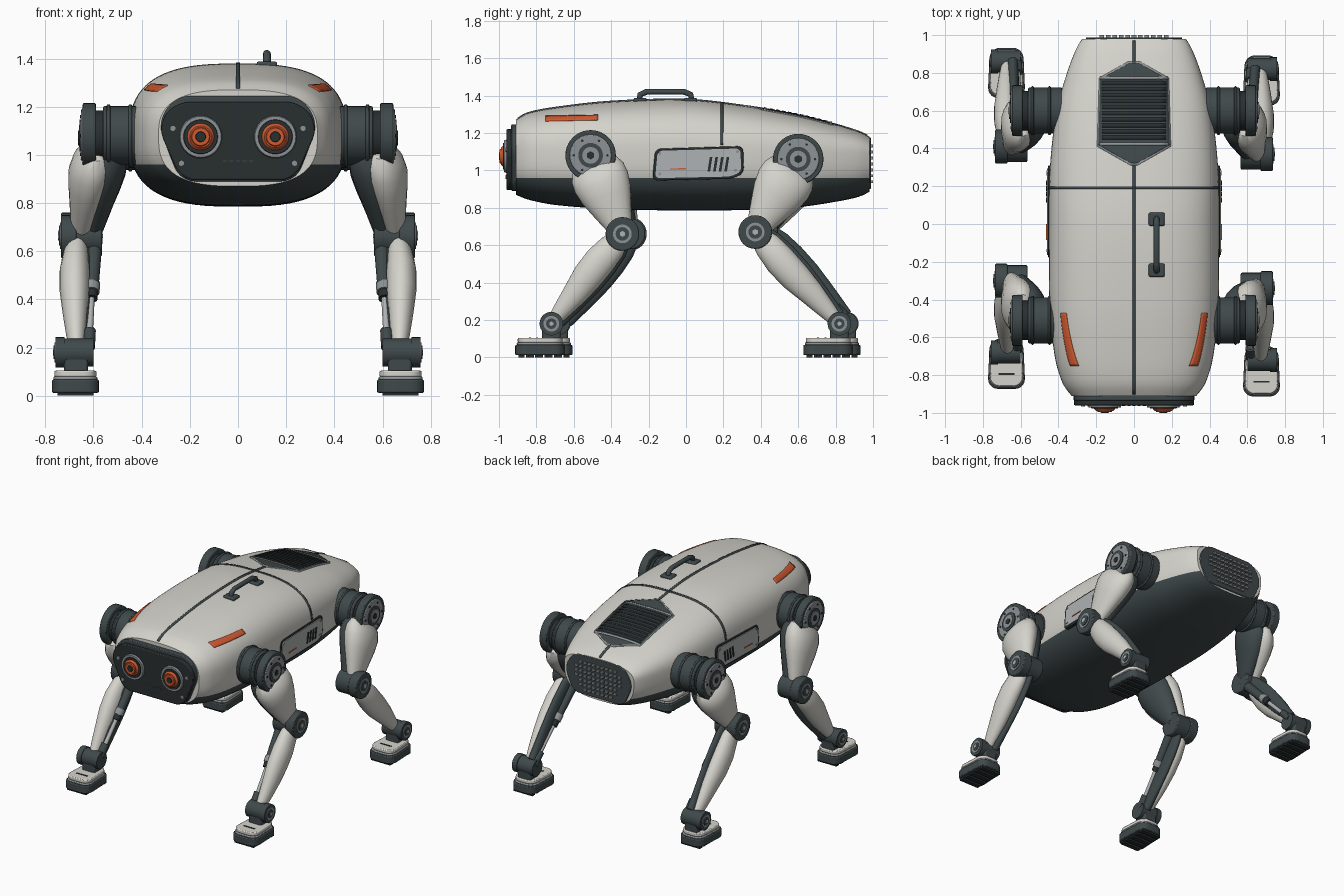
import bpy, bmesh, math
from mathutils import Matrix, Vector

cube = bpy.data.objects.get("Cube")
if cube:
    bpy.data.objects.remove(cube)


def material(name, r, g, b):
    m = bpy.data.materials.new(name)
    m.use_nodes = True
    m.diffuse_color = (r, g, b, 1)
    m.node_tree.nodes["Principled BSDF"].inputs["Base Color"].default_value = (r, g, b, 1)
    return m


WHITE = material("shell_white", .66, .65, .60)
DARK = material("graphite", .05, .066, .07)
BLACK = material("near_black", .022, .028, .03)
GREY = material("steel_grey", .27, .29, .30)
PALE = material("pale_grey", .43, .45, .45)
ORANGE = material("signal_orange", .62, .10, .03)


# ---------- helpers ----------
def finish(bm, name, *mats, bevel=0, solid=0):
    bmesh.ops.recalc_face_normals(bm, faces=bm.faces[:])
    me = bpy.data.meshes.new(name)
    bm.to_mesh(me)
    bm.free()
    for m in mats:
        me.materials.append(m)
    me.shade_smooth()
    me.set_sharp_from_angle(angle=math.radians(35))
    ob = bpy.data.objects.new(name, me)
    bpy.context.collection.objects.link(ob)
    if solid:
        mod = ob.modifiers.new("thickness", "SOLIDIFY")
        mod.thickness, mod.offset = solid, 0
    if bevel:
        mod = ob.modifiers.new("soft_edges", "BEVEL")
        mod.width, mod.segments = bevel, 2
    return ob


def cyl(name, a, b, r, mat, r2=None, seg=32, bevel=0):
    a, b = Vector(a), Vector(b)
    bm = bmesh.new()
    mtx = Matrix.Translation((a + b) / 2) @ (b - a).to_track_quat("Z", "Y").to_matrix().to_4x4()
    bmesh.ops.create_cone(bm, cap_ends=True, segments=seg, radius1=r, radius2=r if r2 is None else r2,
                          depth=(b - a).length, matrix=mtx)
    return finish(bm, name, mat, bevel=bevel)


def boxes(name, items, mat, bevel=0):
    bm = bmesh.new()
    for c, s in items:
        bmesh.ops.create_cube(bm, size=1, matrix=Matrix.Translation(c) @ Matrix.Diagonal((*s, 1)))
    return finish(bm, name, mat, bevel=bevel)


def frame(x, y, z, o):
    return Matrix((x, y, z)).transposed().to_4x4() if o is None else \
        Matrix.Translation(o) @ Matrix((x, y, z)).transposed().to_4x4()


def plate(name, pts, depth, mtx, mat, rnd=.04, bevel=0):
    """Rounded polygon extruded along its local normal."""
    bm = bmesh.new()
    bm.faces.new([bm.verts.new((x, y, 0)) for x, y in pts])
    if rnd:
        bmesh.ops.bevel(bm, geom=bm.verts[:], offset=rnd, segments=5, profile=.5,
                        affect="VERTICES", clamp_overlap=True)
    top = bmesh.ops.extrude_face_region(bm, geom=bm.faces[:])["geom"]
    bmesh.ops.translate(bm, vec=(0, 0, depth), verts=[g for g in top if isinstance(g, bmesh.types.BMVert)])
    bm.transform(mtx)
    return finish(bm, name, mat, bevel=bevel)


def skin(name, rings, mats, rule=None):
    bm = bmesh.new()
    rows = [[bm.verts.new(p) for p in ring] for ring in rings]
    n = len(rows[0])
    for a, b in zip(rows, rows[1:]):
        for i in range(n):
            f = bm.faces.new((a[i], a[(i + 1) % n], b[(i + 1) % n], b[i]))
            f.material_index = rule(i) if rule else 0
    bm.faces.new(rows[0])
    bm.faces.new(rows[-1])
    return finish(bm, name, *mats)


def patch(name, fn, nu, nv, mat, solid=.009):
    bm = bmesh.new()
    g = [[bm.verts.new(fn(u / nu, v / nv)) for u in range(nu + 1)] for v in range(nv + 1)]
    for v in range(nv):
        for u in range(nu):
            bm.faces.new((g[v][u], g[v][u + 1], g[v + 1][u + 1], g[v + 1][u]))
    return finish(bm, name, mat, solid=solid)


# ---------- body: superellipse sections along y ----------
# y, half width, top, bottom
STATIONS = [(-.91, .33, 1.27, .87), (-.85, .375, 1.305, .845), (-.7, .42, 1.335, .815), (-.4, .448, 1.368, .793),
            (0, .45, 1.378, .785), (.3, .445, 1.347, .788), (.6, .41, 1.295, .803), (.8, .355, 1.245, .832),
            (.93, .305, 1.205, .86), (.98, .275, 1.18, .885)]
MID, SPLIT, N = 1.08, .96, 2.8


def section(y):
    k = max(i for i in range(len(STATIONS) - 1) if STATIONS[i][0] <= y or i == 0)
    p = [STATIONS[min(max(k + j, 0), len(STATIONS) - 1)] for j in (-1, 0, 1, 2)]
    t = (y - p[1][0]) / (p[2][0] - p[1][0])
    out = []
    for c in (1, 2, 3):
        m = [(p[j + 1][c] - p[j - 1][c]) / (p[j + 1][0] - p[j - 1][0]) * (p[2][0] - p[1][0]) for j in (1, 2)]
        out.append((2*t**3 - 3*t*t + 1) * p[1][c] + (t**3 - 2*t*t + t) * m[0]
                   + (3*t*t - 2*t**3) * p[2][c] + (t**3 - t*t) * m[1])
    return out


def surf(y, th):
    w, top, bot = section(y)
    c, s = math.cos(th), math.sin(th)
    h = top - MID if s >= 0 else MID - bot
    return Vector((math.copysign(abs(c) ** (2 / N), c) * w, y, MID + math.copysign(abs(s) ** (2 / N), s) * h))


def on_top(x, y):
    return surf(y, math.acos(math.copysign(min(1, abs(x) / section(y)[0]) ** (N / 2), x)))


def on_side(y, z, s):
    p = surf(y, math.asin(((z - MID) / (section(y)[1] - MID)) ** (N / 2)))
    return Vector((p.x * s, p.y, p.z))


def body_ring(y):
    cut = math.asin(((MID - SPLIT) / (MID - section(y)[2])) ** (N / 2))
    ths = [-cut + (math.pi + 2 * cut) * i / 48 for i in range(48)]
    ths += [math.pi + cut + (math.pi - 2 * cut) * i / 28 for i in range(28)]
    return [surf(y, t) for t in ths]


skin("body_shell", [body_ring(-.91 + 1.89 * i / 64) for i in range(65)], (WHITE, DARK), lambda i: int(i >= 48))
patch("centre_seam", lambda u, v: on_top((u - .5) * .016, -.9 + 1.87 * v), 2, 64, DARK)
patch("cross_seam", lambda u, v: surf(.185 + .014 * v, .1 + (math.pi - .2) * u), 64, 1, DARK)

# rear cooling vent
def vent_half(y):
    return max(.01, min(.195 * (y - .30) / .11, .195 - .03 * (y - .41), .03 + .15 * (.86 - y) / .085))


patch("vent_frame", lambda u, v: on_top((2 * u - 1) * vent_half(.31 + .55 * v), .31 + .55 * v), 16, 44, GREY)
patch("vent_bed", lambda u, v: on_top((2 * u - 1) * (vent_half(.31 + .55 * v) - .006), .32 + .53 * v),
      16, 44, DARK, .0098)
for i in range(10):
    patch("vent_slat", lambda u, v: on_top((u - .5) * .34, .447 + .032 * i + .02 * v), 10, 1, BLACK, .016)
for y in (.415, .765):
    patch("vent_bar", lambda u, v: on_top((u - .5) * .36, y + .014 * v), 10, 1, GREY, .018)

# ---------- face ----------
def front(y):
    return frame((1, 0, 0), (0, 0, 1), (0, -1, 0), (0, y, 0))


def hexagon(wt, wm, wb, zt, zm, zb):
    return [(wb, zb), (wm, zm), (wt, zt), (-wt, zt), (-wm, zm), (-wb, zb)]


plate("face_trim", hexagon(.26, .335, .24, 1.245, 1.13, .89), .04, front(-.895), DARK, .06, .006)
plate("face_plate", hexagon(.26, .335, .235, 1.22, 1.12, .895), .03, front(-.93), BLACK, .06, .006)
for s in (-1, 1):
    for part, r, y0, y1, r2, m in (("eye_bezel", .092, -.95, -.972, .085, GREY), ("eye_ring", .075, -.96, -.978, .07, BLACK),
                                   ("eye_lens", .063, -.97, -.99, .045, ORANGE), ("eye_iris", .043, -.985, -.996, .036, ORANGE),
                                   ("eye_pupil", .024, -.99, -1.0, .02, BLACK)):
        cyl(part, (s * .155, y0, 1.075), (s * .155, y1, 1.075), r, m, r2)
    for x, z in ((.27, 1.11), (.235, .965)):
        cyl("face_screw", (s * x, -.95, z), (s * x, -.966, z), .011, GREY, seg=12)
boxes("face_marks", [((x * .027, -.96, .975), (.017, .006, .005)) for x in range(-2, 3)], DARK)

# ---------- tail grille ----------
rear = frame((-1, 0, 0), (0, 0, 1), (0, 1, 0), (0, .97, 0))
plate("tail_plate", hexagon(.2, .268, .2, 1.175, 1.06, .9), .018, rear, DARK, .05, .004)
boxes("tail_grille", [((x * .034, .99, 1.13 - .032 * r), (.024, .02, .014))
                      for r in range(7) for x in range(-5, 6) if abs(x) < 6 - abs(r - 2) * .6], GREY)

# ---------- carry handle ----------
cu = bpy.data.curves.new("carry_handle", "CURVE")
cu.dimensions, cu.bevel_depth, cu.bevel_resolution = "3D", .016, 4
sp = cu.splines.new("POLY")
path = [(-.25, 1.37), (-.245, 1.405), (-.21, 1.42), (-.01, 1.42), (.025, 1.405), (.03, 1.37)]
sp.points.add(len(path) - 1)
for p, (y, z) in zip(sp.points, path):
    p.co = (.12, y, z, 1)
cu.materials.append(DARK)
bpy.context.collection.objects.link(bpy.data.objects.new("carry_handle", cu))
boxes("handle_feet", [((.12, y, 1.375), (.085, .07, .025)) for y in (-.245, .025)], DARK, .008)

# ---------- side panels and stripes ----------
for s in (-1, 1):
    side = Matrix.Diagonal((s, 1, 1, 1)) @ frame((0, 1, 0), (0, 0, 1), (1, 0, 0), (.415, 0, 0))
    outline = [(-.18, .945), (.25, .955), (.31, .985), (.305, 1.13), (-.165, 1.115)]
    plate("panel_frame", outline, .04, side, BLACK, .03, .004)
    plate("panel_cover", [(.065 + (y - .065) * .94, 1.038 + (z - 1.038) * .86) for y, z in outline],
          .046, side, PALE, .025)
    for i in range(4):
        y = .115 + .03 * i
        plate("panel_slot", [(y, .995), (y + .014, .995), (y + .026, 1.07), (y + .012, 1.07)], .05, side, BLACK, 0)
    plate("panel_mark", [(-.085, 1.003), (.0, 1.005), (.0, 1.012), (-.085, 1.01)], .05, side, ORANGE, 0)
    for y, z in ((-.14, .98), (-.14, 1.09), (.275, 1.1), (.265, 1.0)):
        cyl("panel_screw", (s * .45, y, z), (s * .464, y, z), .008, GREY, seg=10)
    patch("shoulder_stripe", lambda u, v: on_side(-.75 + .28 * u, 1.262 + .006 * u + .026 * v, s), 20, 3, ORANGE)


# ---------- legs ----------
def limb(name, p0, p1, stations, mat, side):
    """Elliptical loft: t, sideways shift, sideways radius, fore-aft shift, fore-aft radius."""
    p0, p1 = Vector(p0), Vector(p1)
    d = (p1 - p0).normalized()
    q = d.cross(Vector((1, 0, 0))).normalized()
    q = q if q.y > 0 else -q
    rings = []
    for t, dx, rx, dq, rq in stations:
        c = p0.lerp(p1, t) + q * dq
        ring = [c + q * rq * math.sin(a * math.tau / 24) + Vector((dx + rx * math.cos(a * math.tau / 24), 0, 0))
                for a in range(24)]
        rings.append([(v.x * side, v.y, v.z) for v in ring])
    return skin(name, rings, (mat,))


THIGH = [(.08, 0, .025, 0, .08), (.12, 0, .055, 0, .125), (.22, 0, .088, 0, .148), (.34, 0, .098, 0, .152),
         (.5, 0, .086, 0, .138), (.66, 0, .07, 0, .112), (.82, 0, .055, 0, .085), (.95, 0, .042, 0, .062)]
SHIN = [(.06, .01, .035, 0, .055), (.14, .015, .052, 0, .073), (.3, .018, .062, -.005, .084), (.48, .015, .062, -.005, .082),
        (.66, .01, .052, 0, .068), (.82, .005, .042, 0, .052), (.95, 0, .032, 0, .038)]


def joint(name, s, c, discs):
    for i, (x0, x1, r, m, seg) in enumerate(discs):
        cyl(f"{name}_{i}", (s * x0, *c), (s * x1, *c), r, m, seg=seg, bevel=.006 if r > .07 else 0)


def leg(tag, s, hip, knee, ankle):
    joint(tag + "_hip", s, hip, [(.38, .56, .122, DARK, 40), (.44, .455, .13, DARK, 40), (.53, .545, .13, DARK, 40),
                                 (.55, .6, .105, BLACK, 40), (.59, .645, .135, DARK, 40), (.64, .651, .112, GREY, 40),
                                 (.64, .657, .066, DARK, 32), (.65, .661, .045, GREY, 32), (.65, .665, .022, BLACK, 6)])
    for a in range(6):
        y, z = hip[0] + .09 * math.cos(a * math.pi / 3), hip[1] + .09 * math.sin(a * math.pi / 3)
        cyl(tag + "_hip_bolt", (s * .645, y, z), (s * .655, y, z), .007, BLACK, seg=8)
    h, k, a = (.58, *hip), (.655, *knee), (.672, *ankle)
    limb(tag + "_thigh_shell", h, k, THIGH, WHITE, s)
    limb(tag + "_thigh_inner", h, k, [(t, -.05, rx * .92, 0, rq * .85) for t, _, rx, _, rq in THIGH], DARK, s)
    joint(tag + "_knee", s, knee, [(.565, .72, .082, DARK, 32), (.67, .735, .09, DARK, 32), (.73, .739, .05, GREY, 32),
                                   (.73, .743, .036, DARK, 32), (.73, .747, .016, PALE, 6)])
    limb(tag + "_shin_shell", k, a, SHIN, WHITE, s)
    limb(tag + "_shin_spine", k, a, [(t, -.03, .028, .03, rq * .8) for t, _, _, _, rq in SHIN], DARK, s)
    # inner piston
    p, q = Vector((s * .595, knee[0], knee[1])), Vector((s * .62, ankle[0] + .01, ankle[1] + .02))
    cyl(tag + "_piston_sleeve", p, p.lerp(q, .45), .034, DARK, .028, 16)
    cyl(tag + "_piston_collar", p.lerp(q, .43), p.lerp(q, .5), .033, GREY, seg=16)
    cyl(tag + "_piston_tip", p.lerp(q, .5), p.lerp(q, .56), .026, BLACK, seg=16)
    cyl(tag + "_piston_rod", p.lerp(q, .5), q, .014, PALE, seg=12)
    cyl(tag + "_piston_clevis", p.lerp(q, .85), q, .026, DARK, seg=16)
    # ankle and foot
    joint(tag + "_ankle", s, ankle, [(.6, .74, .058, DARK, 28), (.72, .757, .063, DARK, 28), (.75, .761, .042, GREY, 28),
                                     (.75, .765, .028, DARK, 28), (.75, .768, .012, PALE, 6)])
    boxes(tag + "_ankle_block", [((s * .672, ankle[0], .13), (.1, .1, .09))], DARK, .012)
    fy = ankle[0] - .06
    for part, z, dz, g, m in (("sole", .012, .055, 1, DARK), ("foot_rim", .064, .016, .94, GREY), ("foot_cap", .078, .026, .9, WHITE)):
        pts = [(-.1, -.133), (.1, -.133), (.088, .133), (-.088, .133)]
        plate(f"{tag}_{part}", [(x * g, y * g) for x, y in pts], dz, Matrix.Translation((s * .675, fy, z)), m, .055, .006)
    boxes(tag + "_treads", [((s * .675, fy - .1 + .05 * i, .01), (.15, .032, .02)) for i in range(5)], BLACK)
    boxes(tag + "_toe_mark", [((s * .675, fy - .055, .104), (.085, .01, .006))], BLACK)


for s, name in ((1, "left"), (-1, "right")):
    o = 0 if s > 0 else .04
    leg("front_" + name, s, (-.51, 1.08), (-.34 + o, .66), (-.72 + o, .18))
    leg("rear_" + name, s, (.60, 1.06), (.37 + o, .67), (.82 + o, .18))
